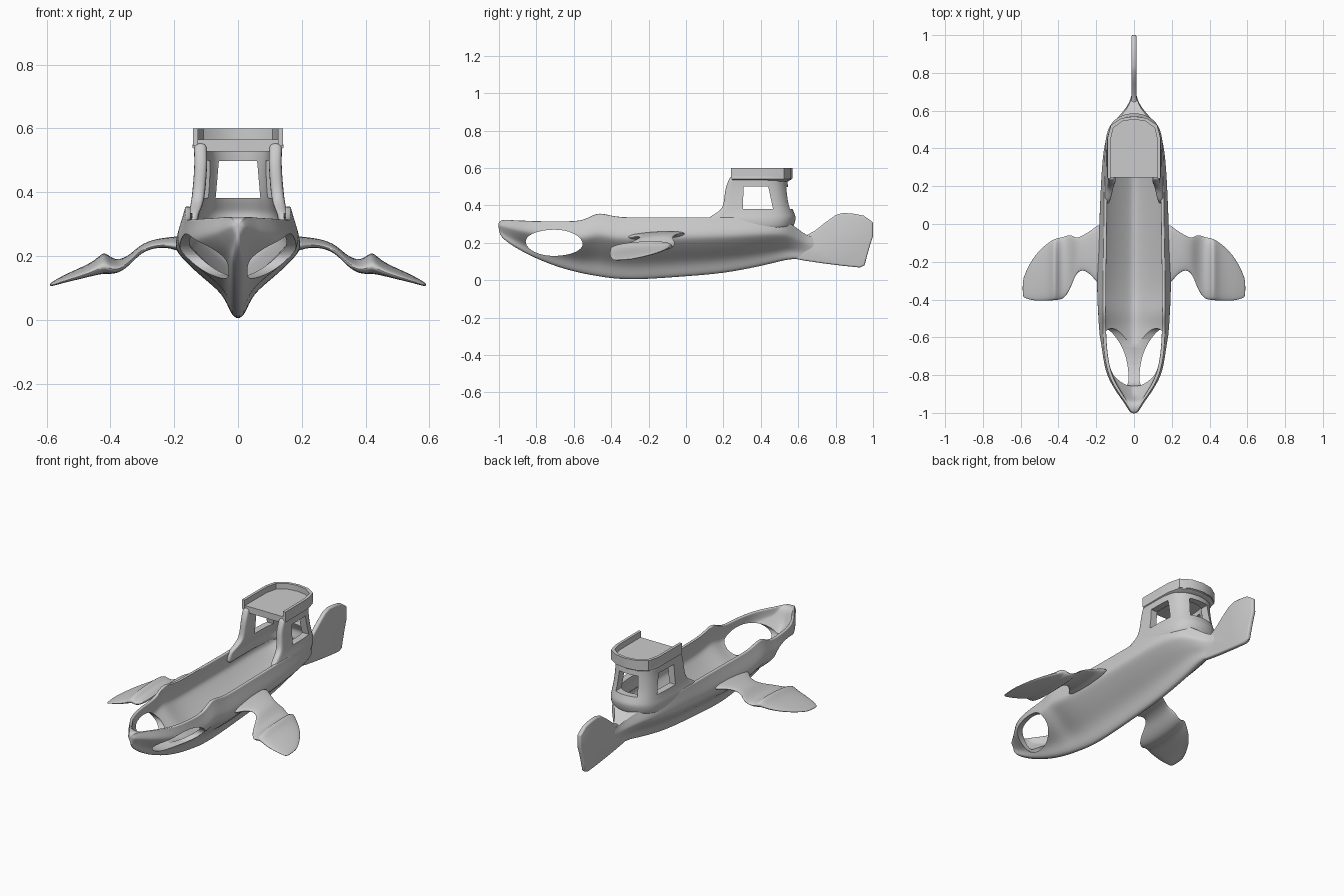
import bpy, bmesh, math

if "Cube" in bpy.data.objects:
    bpy.data.objects.remove(bpy.data.objects["Cube"])

def make(name, bm):
    bmesh.ops.recalc_face_normals(bm, faces=bm.faces)
    me = bpy.data.meshes.new(name)
    bm.to_mesh(me)
    bm.free()
    ob = bpy.data.objects.new(name, me)
    bpy.context.collection.objects.link(ob)
    return ob

def loft(name, rings, u_caps=False):
    """Skin closed rings; u_caps pairs both sides of a U-shaped ring."""
    bm = bmesh.new()
    vr = [[bm.verts.new(p) for p in r] for r in rings]
    n = len(rings[0])
    for a, b in zip(vr, vr[1:]):
        for i in range(n):
            j = (i + 1) % n
            bm.faces.new((a[i], a[j], b[j], b[i]))
    for r in (vr[0], vr[-1]):
        if u_caps:
            for i in range(n // 2 - 1):
                bm.faces.new((r[i], r[i + 1], r[n - 2 - i], r[n - 1 - i]))
        else:
            bm.faces.new(r)
    return make(name, bm)

def subsurf(ob, lv=2):
    m = ob.modifiers.new("smooth", 'SUBSURF')
    m.levels = m.render_levels = lv

def cut(ob, cutter):
    m = ob.modifiers.new("cut", 'BOOLEAN')
    m.operation, m.solver, m.object = 'DIFFERENCE', 'EXACT', cutter
    cutter.hide_render = True

def finish(ob, angle=40):
    """Bake modifiers, then smooth by angle."""
    dg = bpy.context.evaluated_depsgraph_get()
    me = bpy.data.meshes.new_from_object(ob.evaluated_get(dg))
    ob.modifiers.clear()
    ob.data = me
    bpy.ops.object.select_all(action='DESELECT')
    ob.select_set(True)
    bpy.context.view_layer.objects.active = ob
    bpy.ops.object.shade_smooth_by_angle(angle=math.radians(angle))

# Hull: stations of y, keel z, rim z, widest half-width, rim half-width, open
def hull_ring(y, zk, zs, wm, wr, is_open):
    h = 0.68 * (zs - zk)
    zm = zk + h
    kw = min(0.022, 0.3 * wm)
    pts = [(0, zk), (kw, zk + 0.06 * h), (max(0.22 * wm, kw), zk + 0.35 * h),
           (0.56 * wm, zk + 0.58 * h), (0.88 * wm, zk + 0.85 * h), (wm, zm),
           (wm * 0.4 + wr * 0.6, zm + 0.55 * (zs - zm)), (wr, zs - 0.006), (wr, zs)]
    if is_open:
        pts += [(wr - 0.018, zs), (wr - 0.018, zs - 0.008), (wm - 0.03, zm + 0.01),
                (0.88 * wm - 0.024, zk + 0.85 * h + 0.018),
                (0.55 * wm - 0.014, zk + 0.58 * h + 0.022),
                (0.14 * wm, zk + 0.35 * h + 0.022), (0, zk + 0.3 * h + 0.022)]
    else:
        pts += [(wr * k, zs) for k in (0.88, 0.8, 0.7, 0.55, 0.4, 0.2, 0)]
    return [(x, y, z) for x, z in pts] + [(-x, y, z) for x, z in pts[-2:0:-1]]

stations = [
    (-1.003, .262, .31, .016, .01, 0), (-.985, .225, .323, .03, .022, 0),
    (-.935, .188, .322, .062, .052, 0), (-.915, .175, .32, .078, .068, 1),
    (-.85, .137, .318, .122, .112, 1), (-.78, .105, .315, .155, .142, 1),
    (-.68, .065, .315, .177, .16, 1), (-.57, .036, .315, .19, .165, 1),
    (-.52, .026, .335, .194, .166, 1), (-.465, .016, .366, .197, .166, 1),
    (-.38, .003, .336, .203, .166, 1),
    (-.25, -.002, .336, .203, .165, 1), (0, .017, .336, .19, .16, 1),
    (.2, .032, .336, .182, .16, 1), (.4, .072, .335, .168, .15, 1),
    (.5, .098, .325, .138, .125, 1), (.545, .108, .315, .108, .092, 0),
    (.6, .113, .272, .055, .045, 0), (.65, .112, .236, .02, .017, 0),
    (.7, .112, .225, .012, .01, 0)]
hull = loft("hull", [hull_ring(*s) for s in stations])
subsurf(hull)

# Eye-shaped openings through the bow
eye = loft("eye_cutter", [[(x, -.705 + .152 * math.cos(a), .2 + .07 * math.sin(a)
            - .02 * math.cos(a) ** 2 * math.cos(a) * 0.3)
            for a in [i * math.tau / 48 for i in range(48)]] for x in (-.4, .4)])
cut(hull, eye)

# Side fins: x, y front, y back, z, half thickness
fin_rows = [(.165, -.36, .03, .232, .03), (.21, -.295, -.015, .239, .016),
            (.26, -.245, -.05, .236, .013), (.305, -.255, -.075, .22, .014),
            (.335, -.35, -.045, .19, .014), (.37, -.405, -.06, .168, .018),
            (.40, -.41, -.065, .17, .026), (.42, -.412, -.07, .182, .038),
            (.445, -.414, -.085, .166, .024), (.49, -.415, -.12, .15, .017),
            (.54, -.41, -.18, .135, .012), (.578, -.395, -.26, .121, .007),
            (.59, -.385, -.3, .117, .004)]
leaf = [(0, 0), (.08, .7), (.5, 1), (.92, .7), (1, 0), (.92, -.7), (.5, -1), (.08, -.7)]
fins = []
for side, nm in ((1, "right_fin"), (-1, "left_fin")):
    rings = []
    for x, y0, y1, z, t in fin_rows:
        rings.append([(side * x, y0 + u * (y1 - y0),
                       z + v * t + 0.06 * (y0 + u * (y1 - y0) + .22)) for u, v in leaf])
    f = loft(nm, rings)
    subsurf(f)
    fins.append(f)

# Tail blade
tail_pts = [(.56, .12), (.62, .107), (.72, .092), (.84, .077), (.93, .068), (.955, .08),
            (.968, .13), (.985, .19), (1, .235), (1, .31), (.95, .345), (.9, .355),
            (.84, .36), (.8, .348), (.74, .305), (.69, .265), (.64, .238), (.57, .25)]
tail = loft("tail", [[(x, y, z) for y, z in tail_pts] for x in (-.013, .013)])
bev = tail.modifiers.new("round", 'BEVEL')
bev.width, bev.segments, bev.limit_method = .009, 3, 'ANGLE'
bev.angle_limit = math.radians(50)

# Cabin walls: U-shaped plan, open to the front
def u_path(w, yf, yb):
    half = [(w, 0), (w, .08), (w, .4), (w * .99, .66), (w * .87, .86), (w * .48, .97), (0, 1)]
    pts = [(x, yf + k * (yb - yf)) for x, k in half]
    return pts + [(-x, y) for x, y in pts[-2::-1]]

def u_ring(w, yf, yb, z, t):
    out, inn = u_path(w, yf, yb), u_path(w - t, yf, yb - t)
    return [(x, y, z) for x, y in out + inn[::-1]]

cabin = loft("cabin", [u_ring(w, yf, yb, z, t) for w, yf, yb, z, t in [
    (.156, .10, .575, .27, .03), (.158, .11, .592, .325, .032), (.152, .135, .59, .345, .035),
    (.146, .19, .575, .375, .04), (.141, .203, .56, .42, .04), (.136, .208, .55, .49, .04),
    (.138, .225, .545, .53, .04), (.138, .235, .545, .555, .04)]], True)
subsurf(cabin)

# Window openings: side pair and rear
side_win = loft("side_window_cutter", [[(x, .305, .382), (x, .465, .382), (x, .44, .5),
                                        (x, .307, .5)] for x in (-.3, .3)])
rear_win = loft("rear_window_cutter", [[(-.07, y, .382), (.07, y, .382), (.06, y, .498),
                                        (-.06, y, .498)] for y in (.45, .8)])
cut(cabin, side_win)
cut(cabin, rear_win)

# Roof slab with a raised rim around sides and back
roof = loft("roof", [[(x, y, z) for x, y in u_path(w, .245, yb)]
                     for w, yb, z in ((.125, .545, .528), (.143, .565, .54), (.14, .565, .566))])
rim = loft("roof_rim", [u_ring(.141, .24, .57, z, .016) for z in (.545, .6)], True)

for ob in [hull, cabin, tail, roof, rim] + fins:
    finish(ob)
for c in (eye, side_win, rear_win):
    bpy.data.objects.remove(c)
